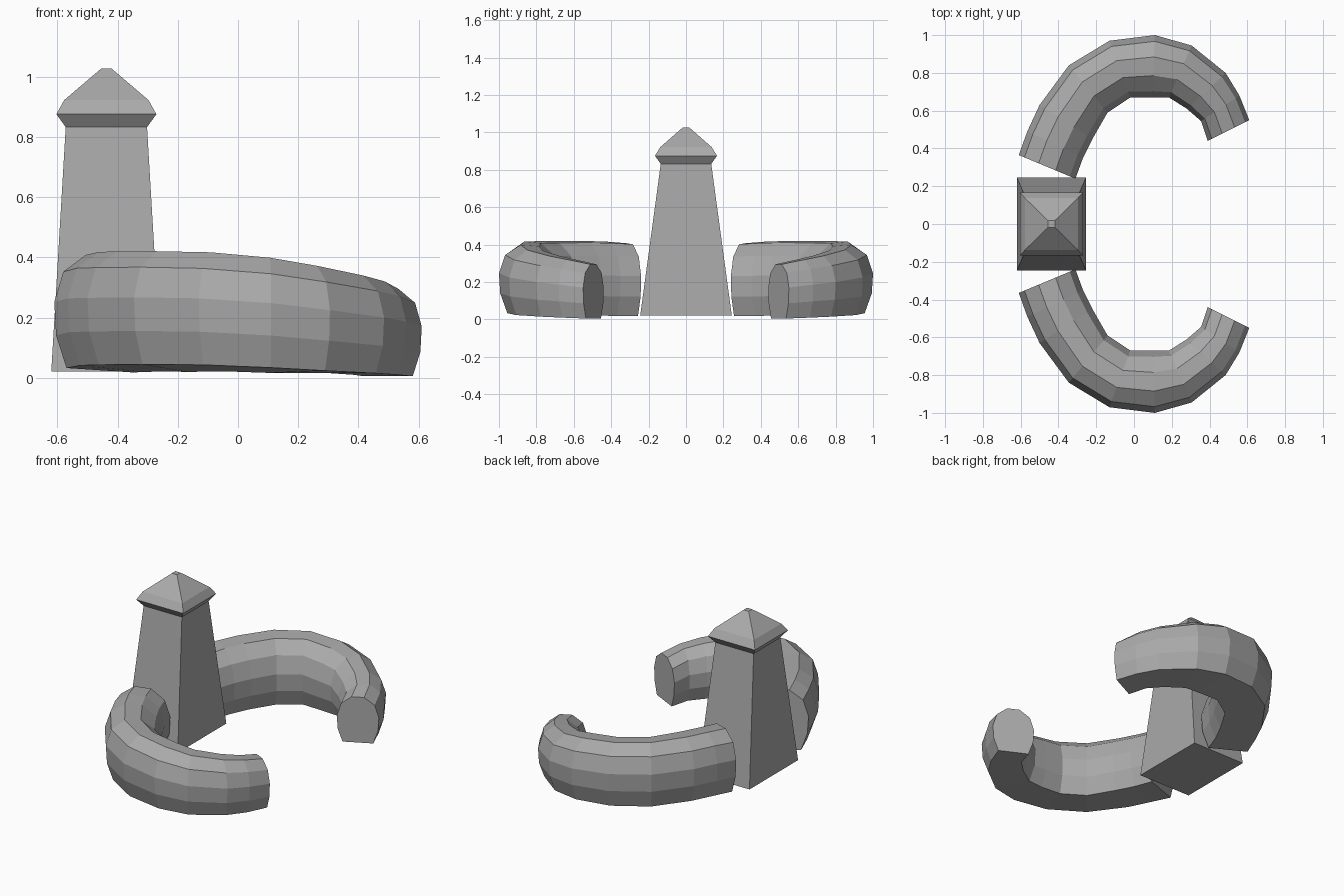
import bpy
import bmesh
from mathutils import Vector

cube = bpy.data.objects.get("Cube")
if cube:
    bpy.data.objects.remove(cube, do_unlink=True)

stone = bpy.data.materials.new("grey stone")
stone.use_nodes = True
stone.diffuse_color = (0.4, 0.4, 0.4, 1)
stone.node_tree.nodes["Principled BSDF"].inputs["Base Color"].default_value = (0.4, 0.4, 0.4, 1)


def loft(name, rings):
    """Skin a row of closed rings and cap both ends."""
    bm = bmesh.new()
    rows = [[bm.verts.new(p) for p in ring] for ring in rings]
    count = len(rows[0])
    for a, b in zip(rows, rows[1:]):
        for i in range(count):
            j = (i + 1) % count
            bm.faces.new((a[i], a[j], b[j], b[i]))
    bm.faces.new(rows[0])
    bm.faces.new(rows[-1])
    bmesh.ops.recalc_face_normals(bm, faces=bm.faces)
    mesh = bpy.data.meshes.new(name)
    bm.to_mesh(mesh)
    bm.free()
    mesh.materials.append(stone)
    obj = bpy.data.objects.new(name, mesh)
    bpy.context.collection.objects.link(obj)
    return obj


def box_ring(hx, hy, z):
    cx = -0.437
    return [(cx + sx * hx, sy * hy, z) for sx, sy in ((-1, -1), (1, -1), (1, 1), (-1, 1))]


# Tapered tower and its flared, pointed cap
loft("tower", [box_ring(0.183, 0.245, 0.02), box_ring(0.135, 0.135, 0.832)])
loft("tower_cap", [box_ring(0.135, 0.135, 0.832), box_ring(0.166, 0.166, 0.875),
                   box_ring(0.14, 0.137, 0.922), box_ring(0.018, 0.018, 1.026)])

# Curved wall stations: outer x, y, inner x, y, bottom z, top z, tilt
stations = [
    (-0.61, 0.365, -0.31, 0.24, 0.025, 0.405, 0.01),
    (-0.565, 0.49, -0.27, 0.35, 0.03, 0.413, 0.015),
    (-0.50, 0.63, -0.22, 0.45, 0.032, 0.415, 0.015),
    (-0.345, 0.84, -0.14, 0.59, 0.032, 0.415, 0.017),
    (-0.13, 0.97, -0.02, 0.67, 0.032, 0.412, 0.015),
    (0.11, 1.0, 0.10, 0.67, 0.025, 0.395, 0.012),
    (0.305, 0.945, 0.185, 0.67, 0.02, 0.37, 0.005),
    (0.485, 0.80, 0.28, 0.61, 0.015, 0.34, 0),
    (0.558, 0.68, 0.355, 0.545, 0.01, 0.32, 0),
    (0.61, 0.55, 0.39, 0.44, 0.005, 0.295, 0),
]
# Flat-bottomed rounded section: across, height
half = [(0.73, 0), (0.96, 0.28), (1, 0.57), (0.8, 0.84), (0.3, 1)]
section = half + [(-u, h) for u, h in reversed(half)]


def wall_ring(station, side):
    ox, oy, ix, iy, low, high, tilt = station
    outer, inner = Vector((ox, oy, 0)), Vector((ix, iy, 0))
    ring = []
    for u, h in section:
        p = inner.lerp(outer, (u + 1) / 2)
        ring.append((p.x, p.y * side, low + h * (high - low) + u * tilt))
    return ring


# Mirrored pair of curved walls
for side, label in ((1, "back"), (-1, "front")):
    loft(label + "_curved_wall", [wall_ring(s, side) for s in stations])
